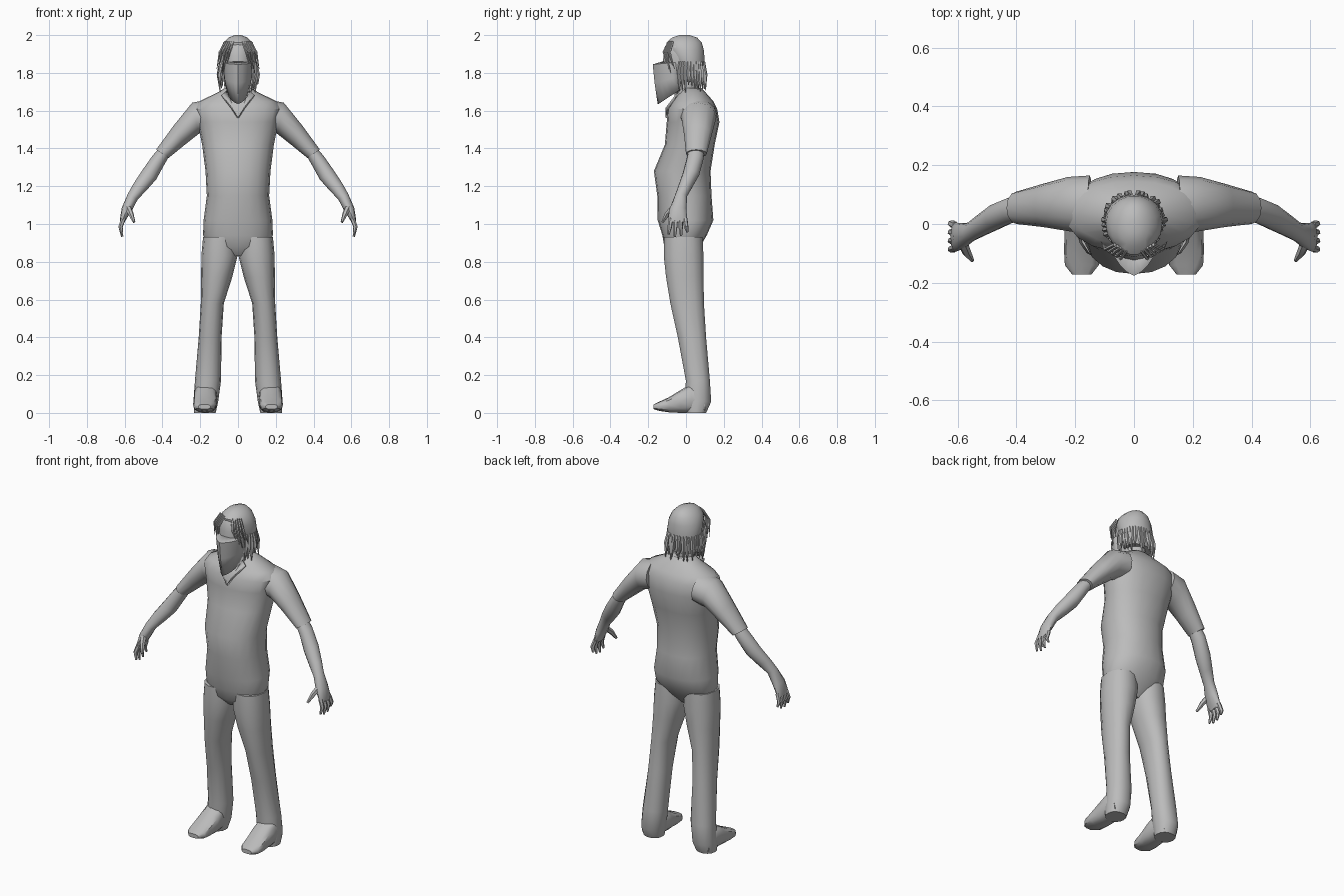
import bpy, bmesh, math, random
from mathutils import Vector

random.seed(4)
grey = bpy.data.materials.new("plain_grey")
grey.diffuse_color = (0.5, 0.5, 0.5, 1)


def finish(bm, name, mirror=False, angle=40, thick=0):
    bmesh.ops.recalc_face_normals(bm, faces=bm.faces)
    me = bpy.data.meshes.new(name)
    bm.to_mesh(me)
    bm.free()
    me.materials.append(grey)
    ob = bpy.data.objects.new(name, me)
    bpy.context.collection.objects.link(ob)
    if thick:
        s = ob.modifiers.new("thickness", 'SOLIDIFY')
        s.thickness = thick
    if mirror:
        ob.modifiers.new("mirror", 'MIRROR').use_clip = False
    bpy.ops.object.select_all(action='DESELECT')
    ob.select_set(True)
    bpy.context.view_layer.objects.active = ob
    bpy.ops.object.shade_smooth_by_angle(angle=math.radians(angle))
    return ob


def skin(bm, rings, caps=True):
    """Join rings of points into a closed tube."""
    vs = [[bm.verts.new(p) for p in r] for r in rings]
    n = len(vs[0])
    for a, b in zip(vs, vs[1:]):
        for i in range(n):
            bm.faces.new((a[i], a[(i + 1) % n], b[(i + 1) % n], b[i]))
    if caps:
        bm.faces.new(vs[0])
        bm.faces.new(vs[-1])


def oval(c, u, v, n, p=1.0):
    """Ring round c with half axes u and v; p below 1 squares it off."""
    pw = lambda t: math.copysign(abs(t) ** p, t)
    return [Vector(c) + Vector(u) * pw(math.cos(a)) + Vector(v) * pw(math.sin(a))
            for a in (2 * math.pi * i / n for i in range(n))]


def stack(name, rows, n=16, p=0.9, along='z', mirror=False):
    """Rows are (position, x0, x1, low, high) along z or y."""
    bm, rings = bmesh.new(), []
    for t, x0, x1, a, b in rows:
        x, m, r, h = (x0 + x1) / 2, (a + b) / 2, (x1 - x0) / 2, (b - a) / 2
        if along == 'z':
            rings.append(oval((x, m, t), (r, 0, 0), (0, h, 0), n, p))
        else:
            rings.append(oval((x, t, m), (r, 0, 0), (0, 0, h), n, p))
    skin(bm, rings)
    return finish(bm, name, mirror)


def limb(name, rows, n=12):
    """Rows are (x, y, z, tilt, half thickness, half depth)."""
    bm = bmesh.new()
    skin(bm, [oval((x, y, z), (h * math.cos(math.radians(t)), 0, h * math.sin(math.radians(t))),
                   (0, d, 0), n) for x, y, z, t, h, d in rows])
    return finish(bm, name, True)


def tube(bm, pts, radii, n=6):
    pts = [Vector(p) for p in pts]
    rings = []
    for i, p in enumerate(pts):
        d = pts[min(i + 1, len(pts) - 1)] - pts[max(i - 1, 0)]
        u = d.cross(Vector((0.3, 1, 0.1))).normalized()
        v = d.cross(u).normalized()
        rings.append(oval(p, u * radii[i], v * radii[i], n))
    skin(bm, rings)


def sheet(name, rows, cols, thick):
    """Curved cloth: rows are (half width, side y, front y, side z, front z)."""
    bm, grid = bmesh.new(), []
    for w, s, f, zs, zf in rows:
        line = []
        for i in range(cols + 1):
            t = -1 + 2 * i / cols
            k = 1 - abs(t) ** 1.4
            line.append(bm.verts.new((w * math.sin(t * math.pi / 2), s + (f - s) * k, zs + (zf - zs) * k)))
        grid.append(line)
    for a, b in zip(grid, grid[1:]):
        for i in range(cols):
            bm.faces.new((a[i], a[i + 1], b[i + 1], b[i]))
    return finish(bm, name, thick=thick)


# Torso with belly, rounded back and sloping shoulders
stack("torso", [(z, -w, w, a, b) for z, w, a, b in [
    (0.83, 0.06, -0.07, 0.03), (0.88, 0.15, -0.115, 0.075), (0.94, 0.185, -0.125, 0.11),
    (1.02, 0.182, -0.15, 0.145), (1.15, 0.165, -0.152, 0.135), (1.28, 0.172, -0.17, 0.13),
    (1.42, 0.19, -0.112, 0.152), (1.54, 0.215, -0.102, 0.177), (1.61, 0.23, -0.097, 0.165),
    (1.65, 0.205, -0.07, 0.145), (1.695, 0.11, -0.035, 0.105), (1.72, 0.07, -0.02, 0.08)]], 20)

# Trouser legs and feet
stack("leg", [(0.93, 0.005, 0.185, -0.118, 0.09), (0.83, 0.003, 0.194, -0.12, 0.095),
              (0.72, 0.03, 0.195, -0.108, 0.095), (0.58, 0.075, 0.197, -0.085, 0.097),
              (0.4, 0.087, 0.208, -0.045, 0.108), (0.17, 0.09, 0.228, -0.002, 0.128),
              (0.06, 0.105, 0.236, -0.01, 0.135), (0.0, 0.118, 0.232, 0.0, 0.108)], 14, mirror=True)
stack("foot", [(0.1, 0.125, 0.225, 0.0, 0.09), (0.03, 0.11, 0.235, 0.0, 0.155),
               (-0.03, 0.11, 0.236, 0.0, 0.12), (-0.09, 0.115, 0.238, 0.003, 0.083),
               (-0.14, 0.12, 0.235, 0.01, 0.06), (-0.172, 0.145, 0.21, 0.02, 0.045)],
      12, 0.75, 'y', True)

# Short sleeves, bare forearms and palms
limb("sleeve", [(0.15, 0.065, 1.575, 85, 0.085, 0.1), (0.225, 0.068, 1.56, 78, 0.084, 0.092),
                (0.312, 0.063, 1.47, 64, 0.06, 0.073), (0.40, 0.055, 1.372, 33, 0.04, 0.055)])
limb("forearm", [(0.38, 0.055, 1.395, 40, 0.032, 0.042), (0.42, 0.047, 1.34, 37, 0.039, 0.045),
                 (0.47, 0.025, 1.26, 32, 0.044, 0.045), (0.52, -0.005, 1.195, 33, 0.038, 0.038),
                 (0.557, -0.028, 1.145, 30, 0.03, 0.033), (0.588, -0.042, 1.08, 15, 0.028, 0.045),
                 (0.607, -0.045, 1.03, 8, 0.017, 0.05), (0.612, -0.044, 1.01, 5, 0.012, 0.047)])

# Fingers and thumb
bm = bmesh.new()
for i in range(4):
    y = -0.08 + i * 0.025
    drop = (0.0, 0.012, 0.008, -0.012)[i]
    tube(bm, [(0.606, y, 1.03), (0.622, y + (i - 1.5) * 0.004, 0.985),
              (0.613, y + (i - 1.5) * 0.008, 0.945 - drop)], [0.013, 0.012, 0.006])
tube(bm, [(0.585, -0.06, 1.09), (0.568, -0.098, 1.055), (0.55, -0.124, 1.01)], [0.018, 0.015, 0.007])
finish(bm, "fingers", True)

# Neck and head
stack("neck", [(1.64, -0.065, 0.065, -0.06, 0.07), (1.78, -0.06, 0.06, -0.065, 0.055)], 14, 1)
stack("head", [(z, -w, w, a, 0.07) for z, w, a in [
    (1.71, 0.045, -0.12), (1.77, 0.07, -0.125), (1.85, 0.082, -0.125), (1.89, 0.083, -0.118),
    (1.94, 0.08, -0.112), (1.975, 0.055, -0.08)]], 16, 1)

# Face cloth hanging to a point, with the nose ridge at the top
sheet("face_cloth", [(0.05, -0.06, -0.12, 1.865, 1.862), (0.078, -0.055, -0.176, 1.855, 1.845),
                     (0.075, -0.045, -0.166, 1.78, 1.745), (0.06, -0.03, -0.15, 1.71, 1.635)], 10, 0.006)

# Shirt collar forming a V
bm = bmesh.new()
bm.faces.new([bm.verts.new(p) for p in [(0.0, -0.108, 1.565), (0.03, -0.108, 1.615),
                                        (0.085, -0.055, 1.685), (0.06, -0.045, 1.705)]])
finish(bm, "collar", True, thick=0.008)

# Hair cap covering the crown, sides and back
stack("hair", [(z, -w, w, a, b) for z, w, a, b in [
    (1.755, 0.082, -0.03, 0.092), (1.80, 0.094, -0.05, 0.1), (1.87, 0.099, -0.075, 0.1),
    (1.92, 0.096, -0.1, 0.096), (1.96, 0.078, -0.105, 0.085), (1.987, 0.05, -0.075, 0.06),
    (2.0, 0.018, -0.035, 0.02)]], 18, 1)

# Loose locks round the sides and back
bm = bmesh.new()
for i in range(24):
    a = math.radians(-30 + 240 * i / 23)
    c, s = math.cos(a), math.sin(a)
    end = random.uniform(1.69, 1.74)
    j = random.uniform(-0.008, 0.008)
    tube(bm, [(0.094 * c, 0.01 + 0.086 * s, 1.86), (0.1 * c + j, 0.012 + 0.092 * s, 1.79),
              (0.095 * c + 2 * j, 0.012 + 0.094 * s, end)], [0.007, 0.012, 0.002], 5)
finish(bm, "hair_locks")

# Thin strands falling beside the forehead
bm = bmesh.new()
for side in (-1, 1):
    for i in range(5):
        x = 0.03 + 0.013 * i
        tube(bm, [(side * x * 0.8, -0.09 + i * 0.005, 1.965), (side * (x + 0.015), -0.118 + i * 0.008, 1.91),
                  (side * (x + 0.03), -0.1 + i * 0.01, 1.84 - 0.02 * (i % 3))], [0.006, 0.006, 0.0015], 5)
finish(bm, "front_strands")
